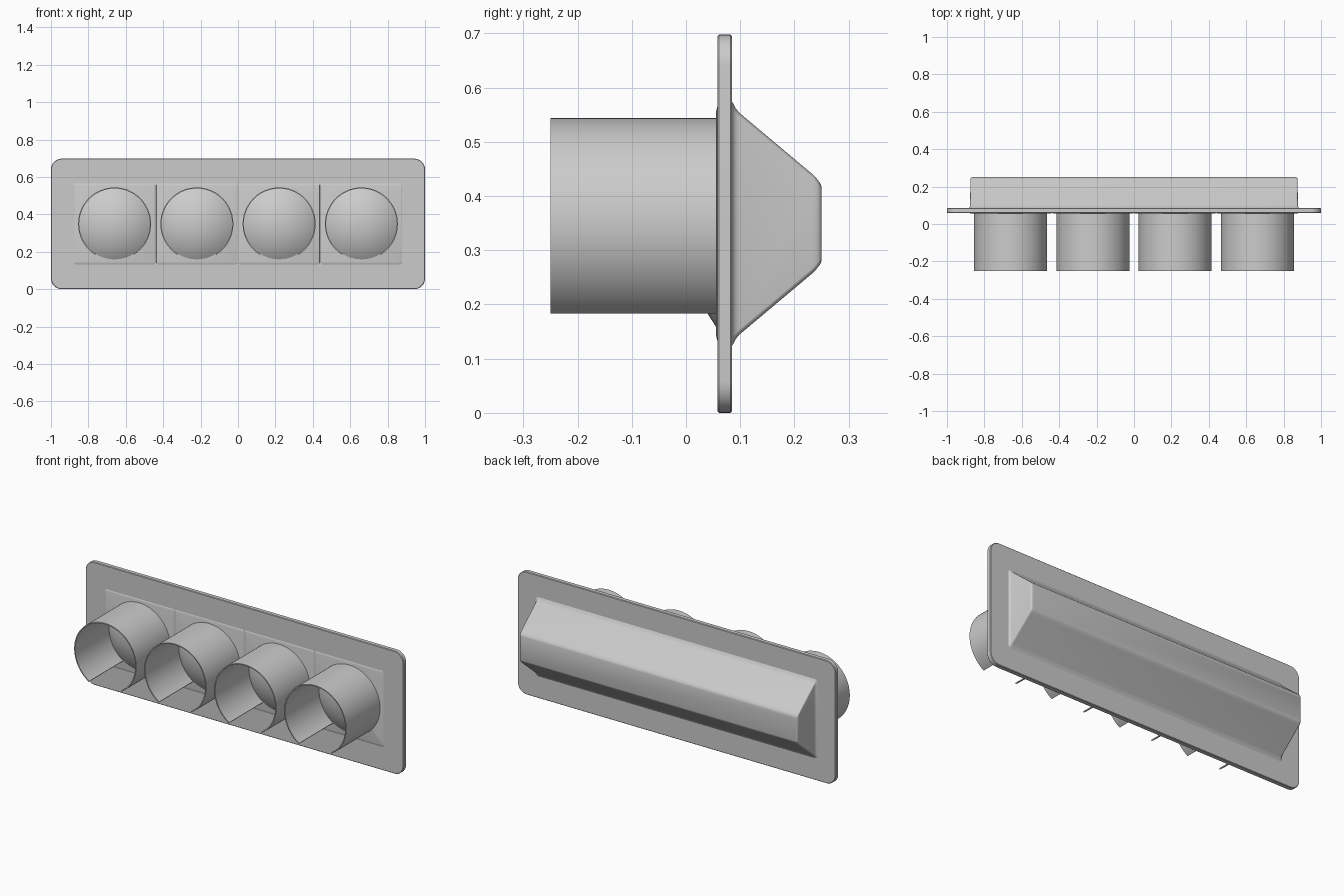
import bpy, bmesh
from math import sin, cos, pi, radians, sqrt

if "Cube" in bpy.data.objects:
    bpy.data.objects.remove(bpy.data.objects["Cube"])

ZC = 0.349  # height of the centre line


def make_object(name, bm, angle=30):
    bmesh.ops.recalc_face_normals(bm, faces=bm.faces)
    mesh = bpy.data.meshes.new(name)
    bm.to_mesh(mesh)
    bm.free()
    ob = bpy.data.objects.new(name, mesh)
    bpy.context.collection.objects.link(ob)
    bpy.ops.object.select_all(action='DESELECT')
    ob.select_set(True)
    bpy.context.view_layer.objects.active = ob
    bpy.ops.object.shade_smooth_by_angle(angle=radians(angle))
    return ob


def rounded_loft(name, cx, sections, seg=6):
    """Capped loft through rounded rectangles: (y, half width, half height, corner radius)."""
    bm = bmesh.new()
    rings = []
    for y, hw, hh, r in sections:
        ring = []
        for q, (sx, sz) in enumerate([(1, 1), (-1, 1), (-1, -1), (1, -1)]):
            for i in range(seg + 1):
                a = (q + i / seg) * pi / 2
                ring.append(bm.verts.new((cx + sx * (hw - r) + r * cos(a), y,
                                          ZC + sz * (hh - r) + r * sin(a))))
        rings.append(ring)
    n = len(rings[0])
    for a, b in zip(rings, rings[1:]):
        for i in range(n):
            bm.faces.new((a[i], a[(i + 1) % n], b[(i + 1) % n], b[i]))
    bm.faces.new(rings[0])
    bm.faces.new(rings[-1])
    return make_object(name, bm)


def visor(name, cx, r_out=0.195, thick=0.006, gap=32, seg=64):
    """Thin tube open along the bottom."""
    bm = bmesh.new()
    start, sweep = radians(-90 + gap), radians(360 - 2 * gap)
    rows = []
    for i in range(seg + 1):
        a = start + sweep * i / seg
        rows.append([bm.verts.new((cx + r * cos(a), y, ZC + r * sin(a)))
                     for r, y in ((r_out, -0.25), (r_out, 0.058),
                                  (r_out - thick, 0.058), (r_out - thick, -0.25))])
    for a, b in zip(rows, rows[1:]):
        for j in range(4):
            k = (j + 1) % 4
            bm.faces.new((a[j], a[k], b[k], b[j]))
    bm.faces.new(rows[0])
    bm.faces.new(rows[-1])
    return make_object(name, bm)


def lens(name, cx, radius=0.191, depth=0.06, base=0.056, rings=10, seg=64):
    """Shallow spherical cap bulging to the front."""
    bm = bmesh.new()
    R = (radius ** 2 + depth ** 2) / (2 * depth)
    tip = bm.verts.new((cx, base - depth, ZC))
    prev = None
    for k in range(1, rings + 1):
        r = radius * k / rings
        y = base - depth + R - sqrt(R * R - r * r)
        ring = [bm.verts.new((cx + r * cos(2 * pi * i / seg), y,
                              ZC + r * sin(2 * pi * i / seg))) for i in range(seg)]
        for i in range(seg):
            j = (i + 1) % seg
            if prev:
                bm.faces.new((prev[i], prev[j], ring[j], ring[i]))
            else:
                bm.faces.new((tip, ring[i], ring[j]))
        prev = ring
    bm.faces.new(prev)
    return make_object(name, bm)


# Backplate with rounded corners and softened rims
rounded_loft("backplate", 0, [
    (0.058, 0.997, 0.346, 0.055), (0.061, 1.0, 0.349, 0.058),
    (0.082, 1.0, 0.349, 0.058), (0.085, 0.997, 0.346, 0.055)], seg=8)

# Tapered rear housing, flared where it meets the plate
rounded_loft("rear_housing", 0, [
    (0.083, 0.889, 0.228, 0.018), (0.087, 0.882, 0.222, 0.016),
    (0.091, 0.878, 0.214, 0.012), (0.098, 0.876, 0.205, 0.010),
    (0.235, 0.875, 0.090, 0.010), (0.243, 0.874, 0.081, 0.010),
    (0.248, 0.871, 0.074, 0.010), (0.250, 0.867, 0.068, 0.009)])

# Four doors, each with a lens and an open-bottomed visor
for n, cx in enumerate((-0.66, -0.22, 0.22, 0.66), 1):
    rounded_loft(f"door_{n}", cx, [
        (0.062, 0.218, 0.222, 0.008), (0.0575, 0.217, 0.215, 0.008),
        (0.055, 0.213, 0.205, 0.008)])
    lens(f"lens_{n}", cx)
    visor(f"visor_{n}", cx)
